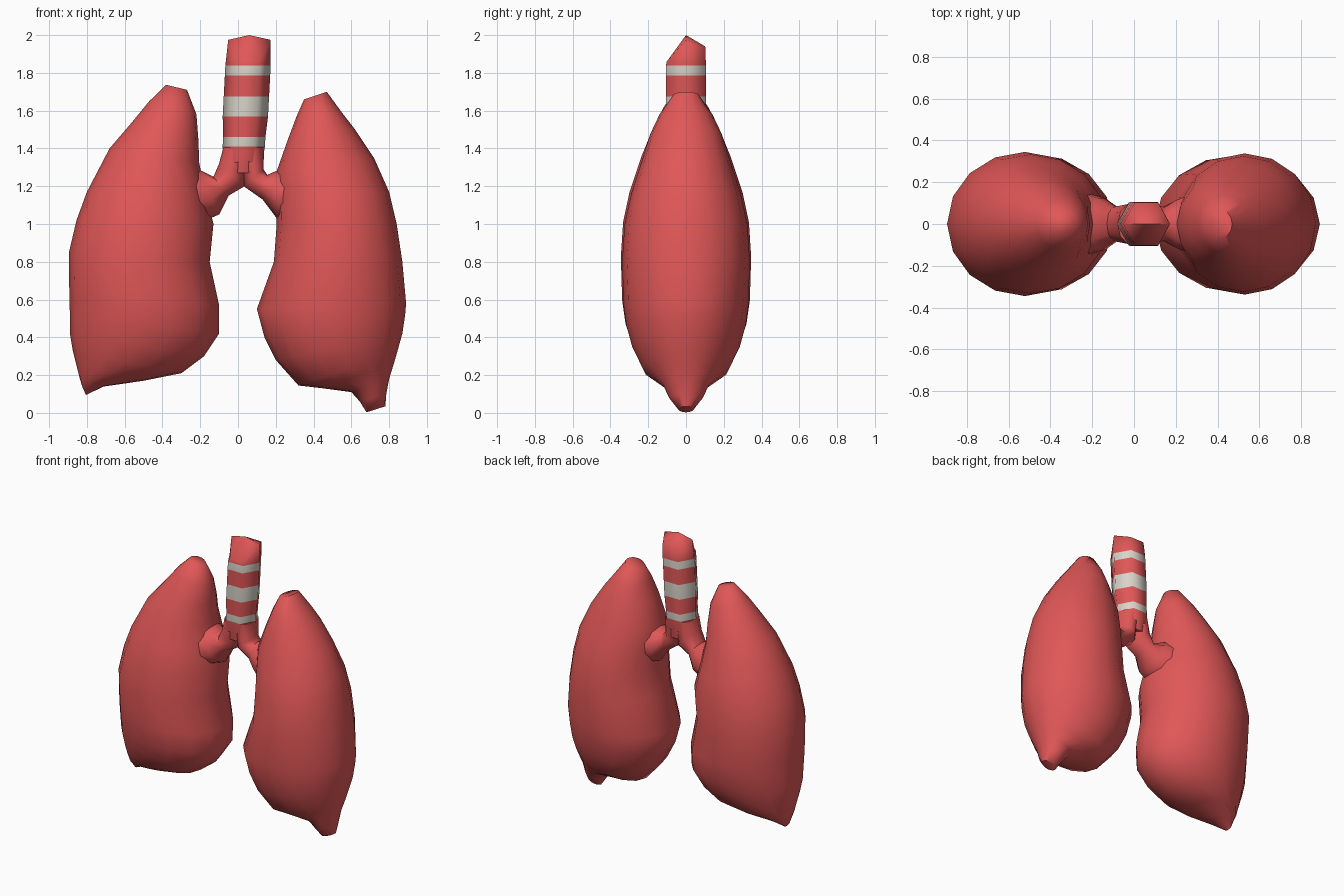
import bpy, bmesh, math
from mathutils import Vector


def material(name, rgb):
    m = bpy.data.materials.new(name)
    m.diffuse_color = (*rgb, 1)
    return m


red = material("tissue red", (0.75, 0.095, 0.095))
grey = material("cartilage grey", (0.69, 0.66, 0.59))


def loft(name, sections, sides, mats, tip=None, top_tilt=None, stripes=(), angle=60):
    """Skin elliptical sections; each is (x1, z1, x2, z2, half depth)."""
    bm = bmesh.new()
    rings = []
    for x1, z1, x2, z2, d in sections:
        a, b = Vector((x1, 0, z1)), Vector((x2, 0, z2))
        ring = []
        for i in range(sides):
            t = 2 * math.pi * i / sides
            p = (a + b) / 2 + (a - b) / 2 * math.cos(t)
            p.y = d * math.sin(t)
            ring.append(bm.verts.new(p))
        rings.append(ring)
    if top_tilt:
        for v in rings[-1]:
            if abs(v.co.y) > 0.01:
                v.co.z = top_tilt[0] if v.co.y < 0 else top_tilt[1]
    for k, (r, s) in enumerate(zip(rings, rings[1:])):
        for i in range(sides):
            j = (i + 1) % sides
            f = bm.faces.new((r[i], r[j], s[j], s[i]))
            f.material_index = 1 if k in stripes else 0
    bm.faces.new(rings[0])
    if tip:
        c = bm.verts.new(tip)
        for i in range(sides):
            bm.faces.new((rings[-1][i], rings[-1][(i + 1) % sides], c))
    else:
        bm.faces.new(rings[-1])
    bmesh.ops.recalc_face_normals(bm, faces=bm.faces)
    me = bpy.data.meshes.new(name)
    bm.to_mesh(me)
    bm.free()
    for m in mats:
        me.materials.append(m)
    ob = bpy.data.objects.new(name, me)
    bpy.context.collection.objects.link(ob)
    bpy.ops.object.select_all(action='DESELECT')
    ob.select_set(True)
    bpy.context.view_layer.objects.active = ob
    bpy.ops.object.shade_smooth_by_angle(angle=math.radians(angle))
    return ob


# lung on the -x side: outer point, inner point, half depth
loft("lung_left", [
    (-.825, .14, -.805, .095, .03), (-.84, .19, -.71, .14, .10),
    (-.855, .25, -.50, .17, .17), (-.875, .33, -.30, .21, .23),
    (-.89, .42, -.18, .30, .28), (-.89, .52, -.10, .42, .32),
    (-.893, .62, -.10, .57, .338), (-.895, .85, -.15, .80, .345),
    (-.855, 1.02, -.13, 1.0, .333), (-.80, 1.17, -.17, 1.16, .30),
    (-.68, 1.40, -.205, 1.32, .235), (-.56, 1.54, -.21, 1.45, .18),
    (-.47, 1.65, -.22, 1.58, .12), (-.38, 1.737, -.27, 1.71, .05),
], 16, [red])

# lung on the +x side, with the longer pointed base
loft("lung_right", [
    (.78, .035, .68, .003, .04), (.785, .10, .645, .06, .09),
    (.80, .18, .60, .11, .12), (.825, .26, .45, .13, .18),
    (.845, .33, .32, .145, .23), (.87, .42, .20, .28, .285),
    (.885, .52, .14, .40, .315), (.89, .58, .10, .55, .33),
    (.87, .80, .19, .80, .338), (.84, 1.0, .205, 1.0, .325),
    (.80, 1.17, .205, 1.15, .29), (.72, 1.35, .205, 1.28, .24),
    (.62, 1.50, .265, 1.45, .19), (.55, 1.59, .31, 1.57, .14),
    (.47, 1.70, .35, 1.66, .07),
], 16, [red])

# windpipe: hexagonal tube with three cartilage bands and a slanted top
levels = [1.27, 1.41, 1.46, 1.57, 1.675, 1.785, 1.84, 1.975]


def pipe(z):
    cx = 0.03 + 0.03 * (z - 1.4) / 0.57
    r = 0.095 if z < 1.3 else (0.112 if z < 1.5 or z > 1.9 else 0.12)
    return (cx + r, z, cx - r, z, min(r * 1.05, 0.122))


loft("windpipe", [pipe(z) for z in levels], 6, [red, grey], tip=(.06, 0, 2.0),
     top_tilt=(1.86, 1.94), stripes=(1, 3, 5), angle=70)

# bronchi: upper point, lower point, half depth
loft("bronchus_left", [
    (-.078, 1.405, .06, 1.40, .10), (-.10, 1.32, .035, 1.20, .095),
    (-.13, 1.25, -.05, 1.15, .085), (-.21, 1.29, -.10, 1.05, .13),
    (-.34, 1.30, -.22, 1.0, .17),
], 10, [red])
loft("bronchus_right", [
    (.138, 1.405, .0, 1.40, .10), (.135, 1.29, .03, 1.20, .095),
    (.155, 1.26, .13, 1.13, .085), (.20, 1.28, .205, 1.03, .12),
    (.34, 1.30, .31, 1.0, .17),
], 10, [red])
